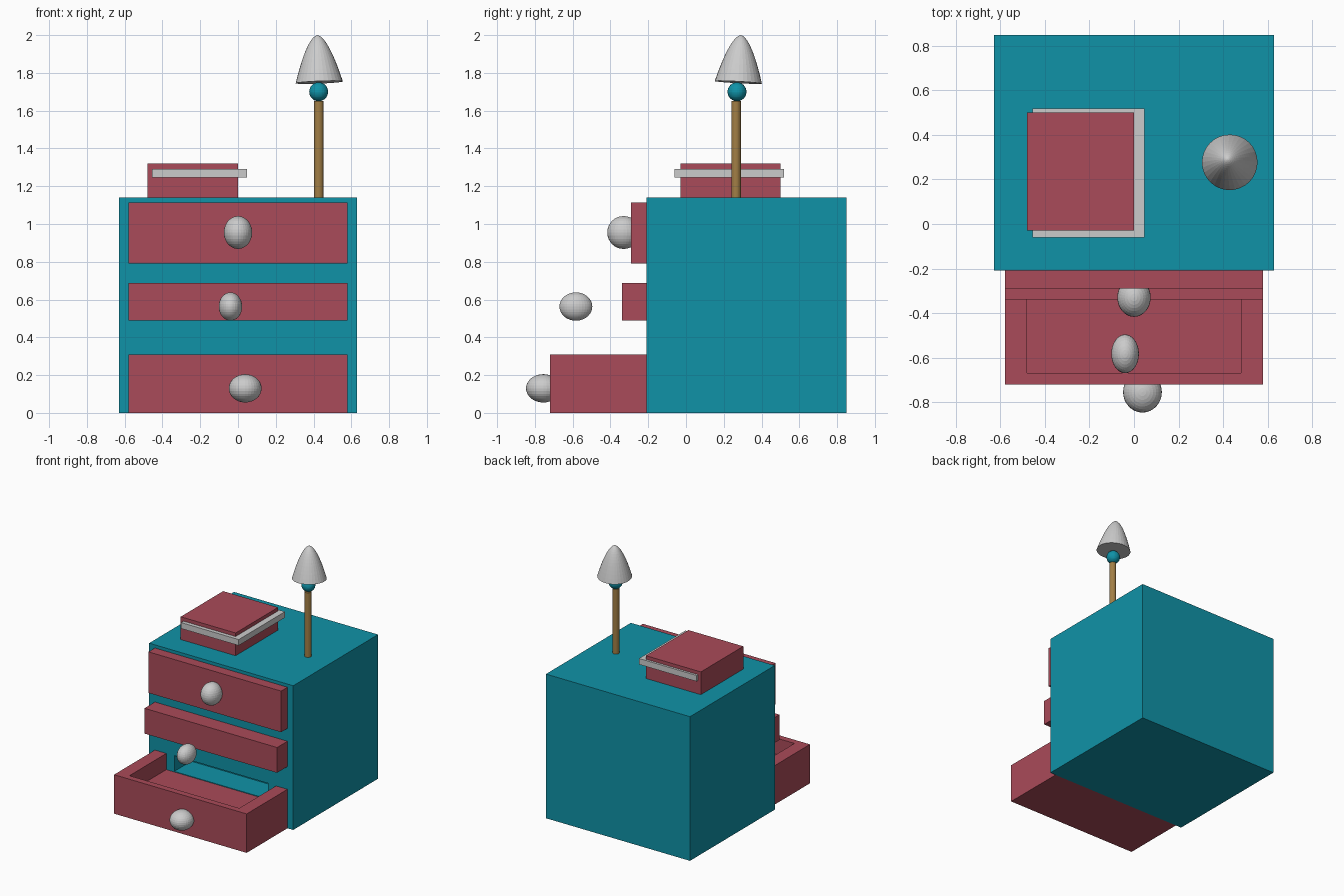
import bpy, bmesh, math
from mathutils import Vector

if "Cube" in bpy.data.objects:
    bpy.data.objects.remove(bpy.data.objects["Cube"])


def material(name, rgb):
    m = bpy.data.materials.new(name)
    m.diffuse_color = (*rgb, 1)
    m.use_nodes = True
    m.node_tree.nodes["Principled BSDF"].inputs["Base Color"].default_value = m.diffuse_color
    return m


TEAL = material("teal", (0.005, 0.29, 0.39))
RED = material("red", (0.40, 0.07, 0.10))
WOOD = material("wood", (0.36, 0.21, 0.06))


def finish(name, bm, mat=None):
    bmesh.ops.recalc_face_normals(bm, faces=bm.faces)
    me = bpy.data.meshes.new(name)
    bm.to_mesh(me)
    bm.free()
    ob = bpy.data.objects.new(name, me)
    bpy.context.collection.objects.link(ob)
    if mat:
        me.materials.append(mat)
    return ob


def box(name, x, y, z, mat=None):
    bm = bmesh.new()
    bmesh.ops.create_cube(bm, size=1)
    for v in bm.verts:
        v.co = [(a + b) / 2 + c * (b - a) for (a, b), c in zip((x, y, z), v.co)]
    return finish(name, bm, mat)


def ellipsoid(name, centre, radii, mat=None):
    bm = bmesh.new()
    bmesh.ops.create_uvsphere(bm, u_segments=32, v_segments=16, radius=1)
    bmesh.ops.scale(bm, vec=radii, verts=bm.verts)
    bmesh.ops.translate(bm, vec=centre, verts=bm.verts)
    return finish(name, bm, mat)


def carve(ob, x, y, z):
    cutter = box(ob.name + "_cutter", x, y, z)
    cutter.hide_render = True
    cutter.hide_viewport = True
    mod = ob.modifiers.new("hollow", 'BOOLEAN')
    mod.operation = 'DIFFERENCE'
    mod.solver = 'EXACT'
    mod.object = cutter


# Cabinet, with a recess behind the open drawer
cabinet = box("cabinet", (-0.63, 0.63), (-0.21, 0.85), (0, 1.14), TEAL)
carve(cabinet, (-0.41, 0.41), (-0.4, 0.0), (0.185, 0.31))

# Drawers, bottom one pulled open
box("top_drawer", (-0.58, 0.58), (-0.29, -0.21), (0.79, 1.115), RED)
box("middle_drawer", (-0.58, 0.58), (-0.34, -0.21), (0.488, 0.688), RED)
bottom = box("bottom_drawer", (-0.58, 0.58), (-0.72, -0.21), (0, 0.308), RED)
carve(bottom, (-0.48, 0.48), (-0.67, -0.1), (0.18, 0.5))

# Knobs
ellipsoid("top_knob", (0, -0.33, 0.955), (0.075, 0.087, 0.087))
ellipsoid("middle_knob", (-0.04, -0.583, 0.563), (0.062, 0.087, 0.075))
ellipsoid("bottom_knob", (0.038, -0.755, 0.13), (0.087, 0.092, 0.075))

# Stacked book: red cover block with a slipped page slab
box("book_cover", (-0.48, 0), (-0.03, 0.5), (1.14, 1.32), RED)
box("book_pages", (-0.455, 0.048), (-0.06, 0.518), (1.245, 1.292))

# Lamp pole and ball joint
bm = bmesh.new()
bmesh.ops.create_cone(bm, cap_ends=True, segments=32, radius1=0.025,
                      radius2=0.025, depth=0.51)
bmesh.ops.translate(bm, vec=(0.427, 0.265, 1.395), verts=bm.verts)
finish("lamp_pole", bm, WOOD)
ellipsoid("lamp_joint", (0.427, 0.27, 1.70), (0.05, 0.05, 0.05), TEAL)

# Lamp shade: closed dome, slightly tilted
STEPS, SIDES, HEIGHT = 14, 32, 0.25
bm = bmesh.new()
rings = []
for i in range(1, STEPS + 1):
    t = (i / STEPS) ** 2
    r = 0.125 * t ** 0.57
    rings.append([bm.verts.new((r * math.cos(k * math.tau / SIDES),
                                r * math.sin(k * math.tau / SIDES),
                                HEIGHT * (1 - t))) for k in range(SIDES)])
tip = bm.verts.new((0, 0, HEIGHT))
for k in range(SIDES):
    n = (k + 1) % SIDES
    bm.faces.new((tip, rings[0][k], rings[0][n]))
    for a, b in zip(rings, rings[1:]):
        bm.faces.new((a[k], b[k], b[n], a[n]))
bm.faces.new(rings[-1])
shade = finish("lamp_shade", bm)
shade.location = (0.43, 0.277, 1.75)
shade.rotation_euler = Vector((0, 0, 1)).rotation_difference(
    Vector((-0.04, 0.055, 1))).to_euler()
